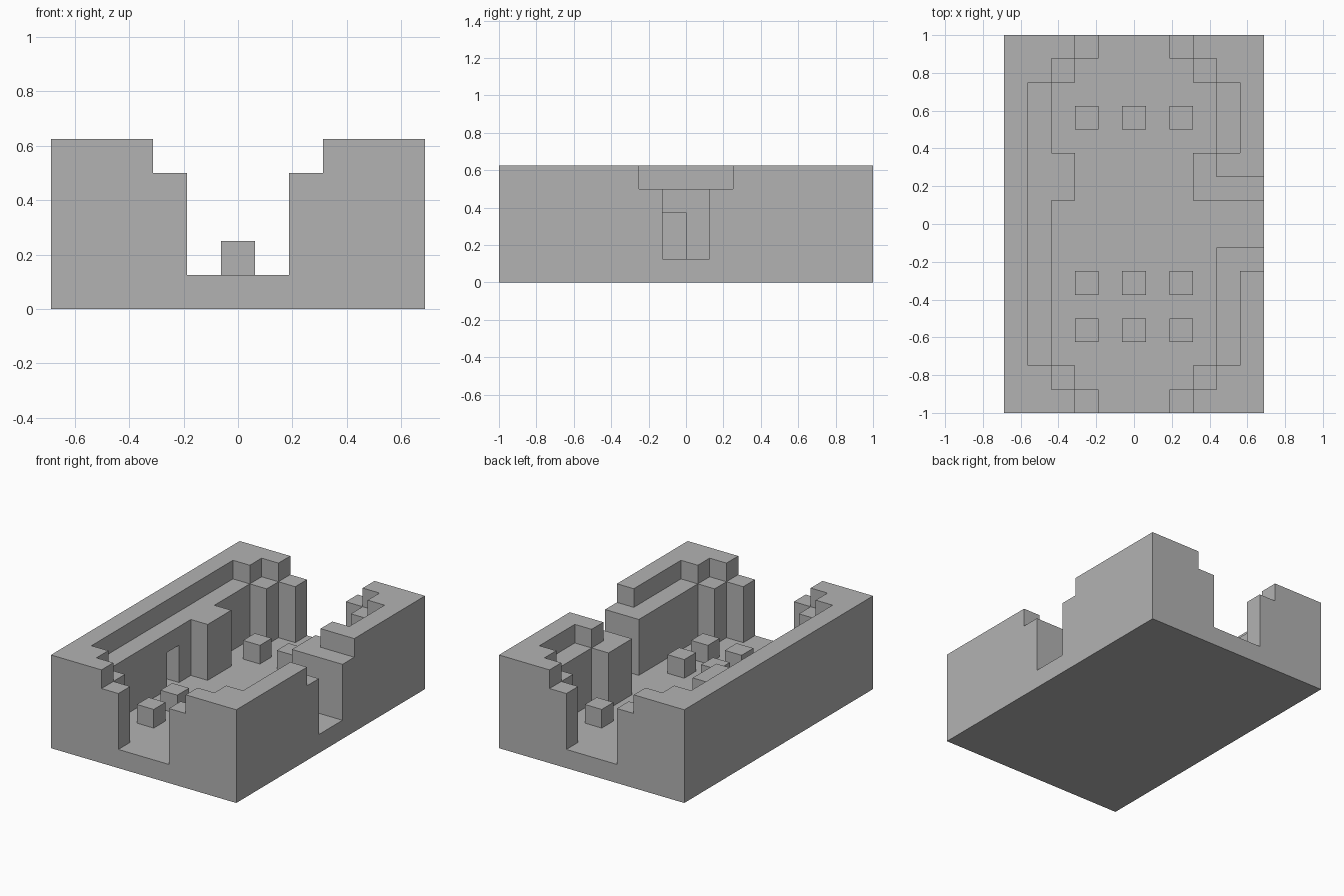
import bpy
import bmesh

U = 0.125  # one building block

default = bpy.data.objects.get("Cube")
if default:
    bpy.data.objects.remove(default, do_unlink=True)

stone = bpy.data.materials.new("grey stone")
stone.use_nodes = True
colour = (0.45, 0.45, 0.45, 1)
stone.diffuse_color = colour
stone.node_tree.nodes["Principled BSDF"].inputs["Base Color"].default_value = colour


def walk(steps):
    """Corners of a right-angled path given as alternating x and y values."""
    pts = [(steps[0], steps[1])]
    for i, value in enumerate(steps[2:]):
        x, y = pts[-1]
        pts.append((value, y) if i % 2 == 0 else (x, value))
    return pts


def prism(name, outline, bottom, top):
    """Extrude a plan outline between two heights, all in blocks."""
    bm = bmesh.new()
    face = bm.faces.new([bm.verts.new((x * U, y * U, bottom * U)) for x, y in outline])
    grown = bmesh.ops.extrude_face_region(bm, geom=[face], use_keep_orig=True)
    verts = [v for v in grown["geom"] if isinstance(v, bmesh.types.BMVert)]
    bmesh.ops.translate(bm, verts=verts, vec=(0, 0, (top - bottom) * U))
    bmesh.ops.recalc_face_normals(bm, faces=bm.faces)
    mesh = bpy.data.meshes.new(name)
    bm.to_mesh(mesh)
    bm.free()
    mesh.materials.append(stone)
    obj = bpy.data.objects.new(name, mesh)
    bpy.context.collection.objects.link(obj)
    return obj


def rect(x0, x1, y0, y1):
    return [(x0, y0), (x1, y0), (x1, y1), (x0, y1)]


def carve(target, cutter):
    """Cut one solid out of another and discard the cutter."""
    cutter.hide_render = True
    mod = target.modifiers.new("carve", "BOOLEAN")
    mod.operation = "DIFFERENCE"
    mod.solver = "EXACT"
    mod.object = cutter
    bpy.context.view_layer.update()
    graph = bpy.context.evaluated_depsgraph_get()
    mesh = bpy.data.meshes.new_from_object(target.evaluated_get(graph))
    target.modifiers.clear()
    target.data = mesh
    bpy.data.objects.remove(cutter, do_unlink=True)


# Outer block of the hall
walls = prism("hall_walls", rect(-5.5, 5.5, -8, 8), 0, 5)

# Upper ledge: stepped corners, wide gap above the side door
ledge_left = [-2.5, -9, -2.5, -7, -3.5, -6, -4.5, 6, -3.5, 7, -2.5, 9]
ledge_right = [2.5, 7, 3.5, 6, 4.5, 3, 3.5, 2, 6, -2, 4.5, -6, 3.5, -7, 2.5, -9]
ledge = walk(ledge_left + ledge_right)
ledge.pop(1)  # drop the repeated corner at the start
carve(walls, prism("ledge_cutter", ledge, 4, 6))

# Courtyard: open at both ends, side door, a pier on each long wall
court_left = [-1.5, -9, -1.5, -7, -2.5, -6, -3.5, 1, -2.5, 3, -3.5, 6, -2.5, 7, -1.5, 9]
court_right = [1.5, 7, 2.5, 6, 3.5, 3, 2.5, 1, 6, -1, 3.5, -6, 2.5, -7, 1.5, -9]
court = walk(court_left + court_right)
court.pop(1)
carve(walls, prism("court_cutter", court, 1, 4.5))

# Niche in the wall facing the door
carve(walls, prism("niche_cutter", rect(-4.5, -3, -1, 0), 1, 3))
walls.data.name = "hall_walls"

# Rows of seat blocks on the courtyard floor
for row, y in enumerate((-5, -3, 4)):
    for col, x in enumerate((-2, 0, 2)):
        prism(f"seat_block_{row}_{col}", rect(x - 0.5, x + 0.5, y, y + 1), 1, 2)
